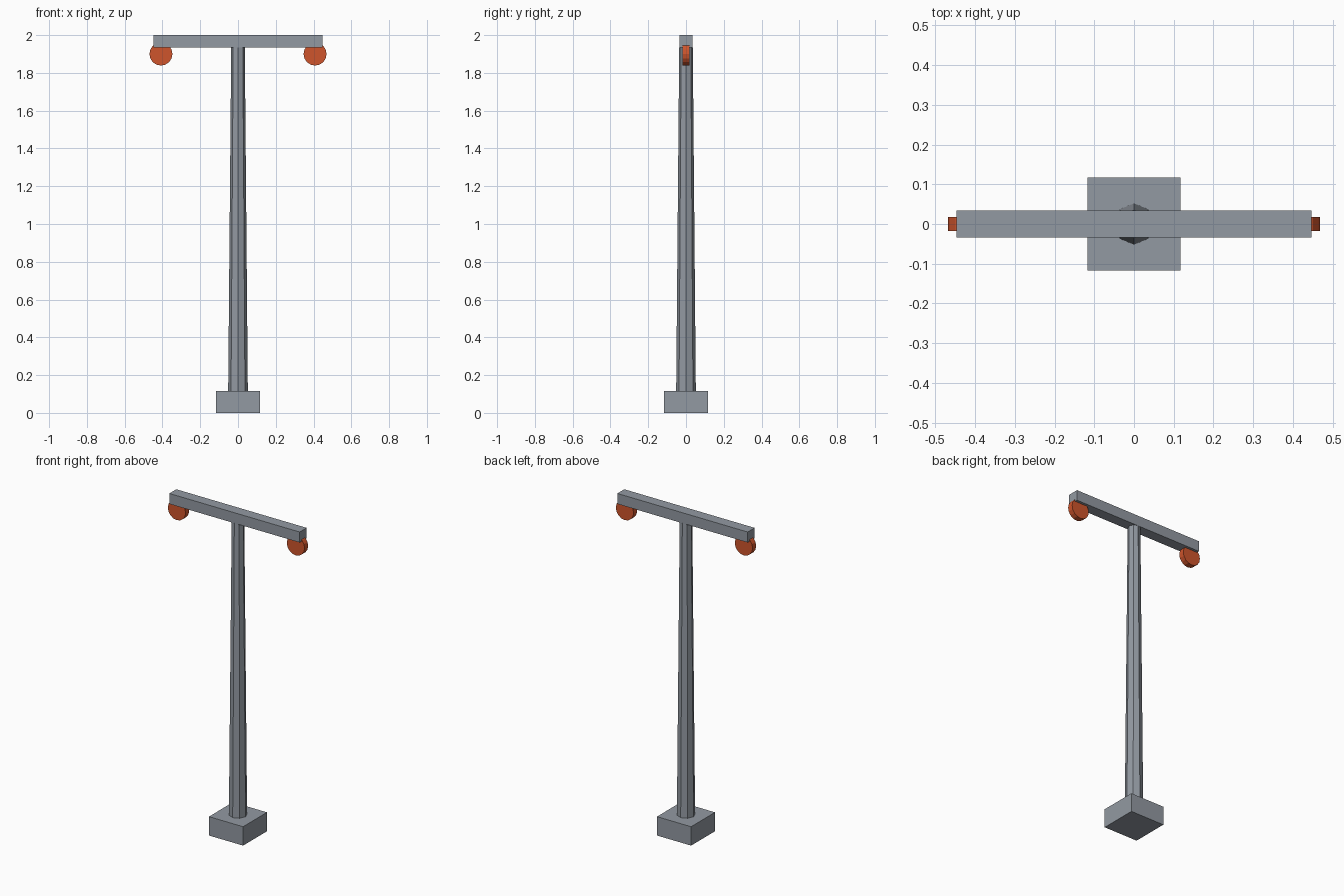
import bpy
import math

cube = bpy.data.objects.get("Cube")
if cube:
    bpy.data.objects.remove(cube, do_unlink=True)


def make_material(name, rgb):
    mat = bpy.data.materials.new(name)
    mat.use_nodes = True
    color = (*rgb, 1.0)
    mat.diffuse_color = color
    mat.node_tree.nodes["Principled BSDF"].inputs["Base Color"].default_value = color
    return mat


def finish(name, mat):
    obj = bpy.context.object
    obj.name = name
    obj.data.name = name
    obj.data.materials.append(mat)
    return obj


def box(name, size, bottom, mat):
    bpy.ops.mesh.primitive_cube_add(size=1, location=(0, 0, bottom + size[2] / 2))
    obj = finish(name, mat)
    obj.scale = size
    bpy.ops.object.transform_apply(location=False, rotation=False, scale=True)
    return obj


steel = make_material("grey steel", (0.29, 0.32, 0.36))
orange = make_material("burnt orange", (0.62, 0.09, 0.025))

BASE_TOP, BEAM_BOTTOM, TOP = 0.117, 1.935, 2.0

# Square foot and horizontal cross beam
box("base_block", (0.234, 0.234, BASE_TOP), 0, steel)
box("cross_beam", (0.894, 0.068, TOP - BEAM_BOTTOM), BEAM_BOTTOM, steel)

# Tapered eight-sided pole
bpy.ops.mesh.primitive_cone_add(
    vertices=8, radius1=0.052, radius2=0.036, depth=BEAM_BOTTOM - BASE_TOP,
    location=(0, 0, (BEAM_BOTTOM + BASE_TOP) / 2))
finish("pole", steel)

# Pulley wheels under both beam ends
for side, x in (("left", 0.408), ("right", -0.408)):
    bpy.ops.mesh.primitive_cylinder_add(
        vertices=16, radius=0.061, depth=0.035,
        location=(x, 0, 1.9), rotation=(math.pi / 2, 0, 0))
    finish(side + "_wheel", orange)
